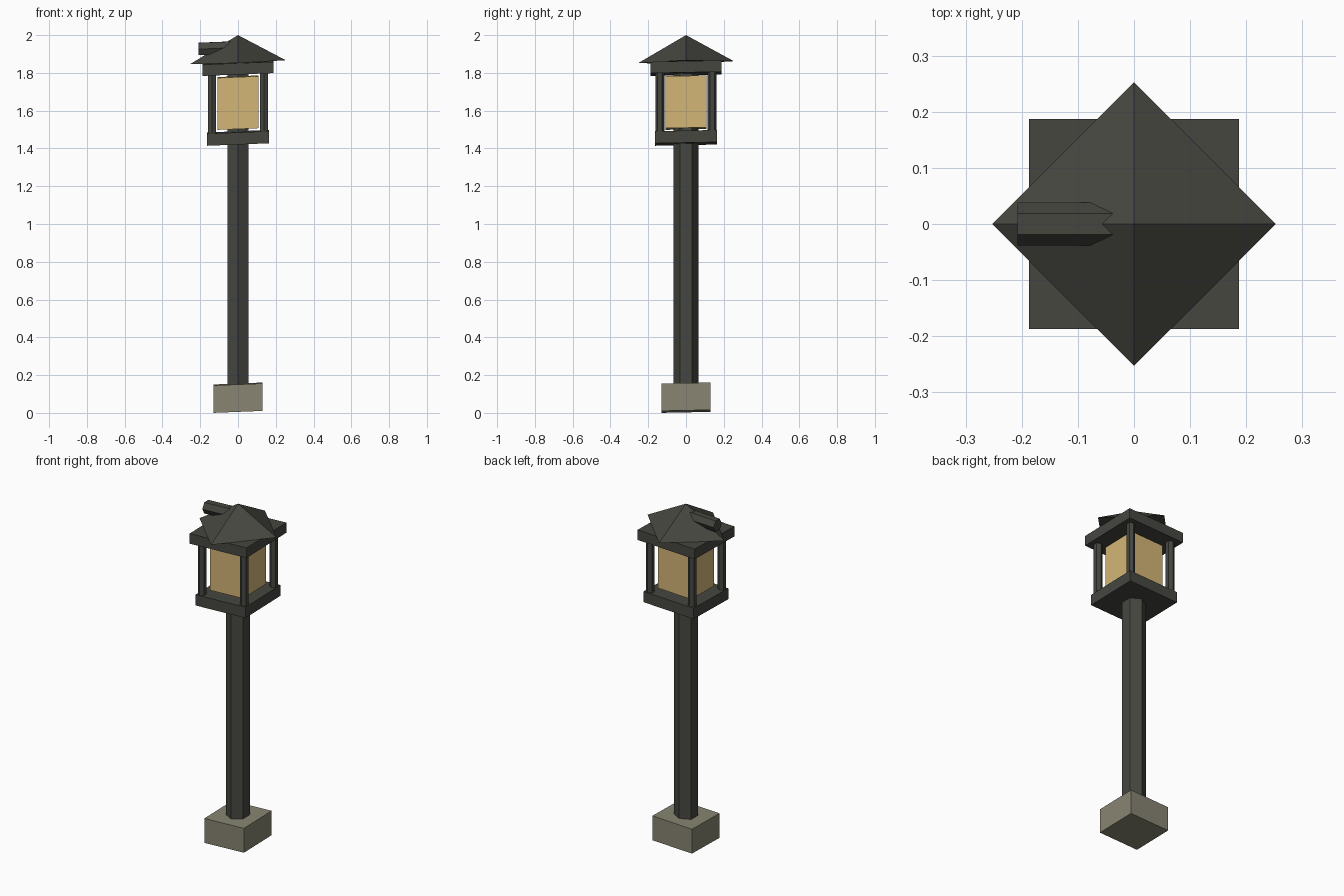
import bpy, bmesh, math
from mathutils import Matrix

if "Cube" in bpy.data.objects:
    bpy.data.objects.remove(bpy.data.objects["Cube"])

SLOPE_X, SLOPE_Y = 0.04, 0.02   # the whole lamp has a slight lean in its level faces


def material(name, rgb):
    m = bpy.data.materials.new(name)
    lin = [((c / 255 + 0.055) / 1.055) ** 2.4 for c in rgb]
    m.diffuse_color = (*lin, 1)
    m.use_nodes = True
    m.node_tree.nodes["Principled BSDF"].inputs["Base Color"].default_value = m.diffuse_color
    return m


DARK = material("dark_iron", (70, 70, 64))
STONE = material("grey_stone", (136, 133, 114))
GLASS = material("amber_glass", (212, 182, 118))


def finish(name, bm, mat):
    for v in bm.verts:
        v.co.z += SLOPE_X * v.co.x + SLOPE_Y * v.co.y
    bmesh.ops.recalc_face_normals(bm, faces=bm.faces[:])
    me = bpy.data.meshes.new(name)
    bm.to_mesh(me)
    bm.free()
    me.materials.append(mat)
    ob = bpy.data.objects.new(name, me)
    bpy.context.collection.objects.link(ob)


def box(name, half, z0, z1, mat):
    bm = bmesh.new()
    m = Matrix.Translation((0, 0, (z0 + z1) / 2)) @ Matrix.Diagonal((2 * half, 2 * half, z1 - z0, 1))
    bmesh.ops.create_cube(bm, size=1, matrix=m)
    finish(name, bm, mat)


def prism(name, sides, r0, r1, length, matrix, mat):
    bm = bmesh.new()
    bmesh.ops.create_cone(bm, cap_ends=True, segments=sides, radius1=r0, radius2=r1,
                          depth=length, matrix=matrix)
    bmesh.ops.remove_doubles(bm, verts=bm.verts[:], dist=1e-5)
    finish(name, bm, mat)


def upright_hex(name, r, x, y, z0, z1):
    # six sides with corners pointing to the front and back
    m = Matrix.Translation((x, y, (z0 + z1) / 2)) @ Matrix.Rotation(math.radians(30 + HEX_OFFSET), 4, 'Z')
    prism(name, 6, r, r, z1 - z0, m, DARK)


# find where the cone primitive puts its first corner
probe = bmesh.new()
bmesh.ops.create_cone(probe, segments=4, radius1=1, radius2=1, depth=1)
probe.verts.ensure_lookup_table()
first = probe.verts[0].co
HEX_OFFSET = -math.degrees(math.atan2(first.y, first.x))
probe.free()

# foot and pole
box("stone_foot", 0.13, 0.008, 0.153, STONE)
upright_hex("pole", 0.065, 0, 0, 0.10, 1.82)

# lantern
box("lantern_floor", 0.164, 1.424, 1.488, DARK)
box("lantern_glass", 0.109, 1.505, 1.78, GLASS)
box("lantern_ceiling", 0.187, 1.795, 1.855, DARK)
for sx in (-1, 1):
    for sy in (-1, 1):
        name = f"corner_post_{'left' if sx < 0 else 'right'}_{'front' if sy < 0 else 'back'}"
        upright_hex(name, 0.024, sx * 0.138, sy * 0.138, 1.47, 1.81)

# four-sided roof with corners on the axes
prism("roof", 4, 0.253, 0, 0.143,
      Matrix.Translation((0, 0, 1.9285)) @ Matrix.Rotation(math.radians(HEX_OFFSET), 4, 'Z'), DARK)

# short pipe sticking out of the roof to the left, flat side up
pipe_matrix = (Matrix.Translation((-0.104, 0, 1.935)) @ Matrix.Rotation(math.radians(90), 4, 'Y')
               @ Matrix.Rotation(math.radians(30 + HEX_OFFSET), 4, 'Z'))
prism("roof_pipe", 6, 0.038, 0.038, 0.208, pipe_matrix, DARK)
